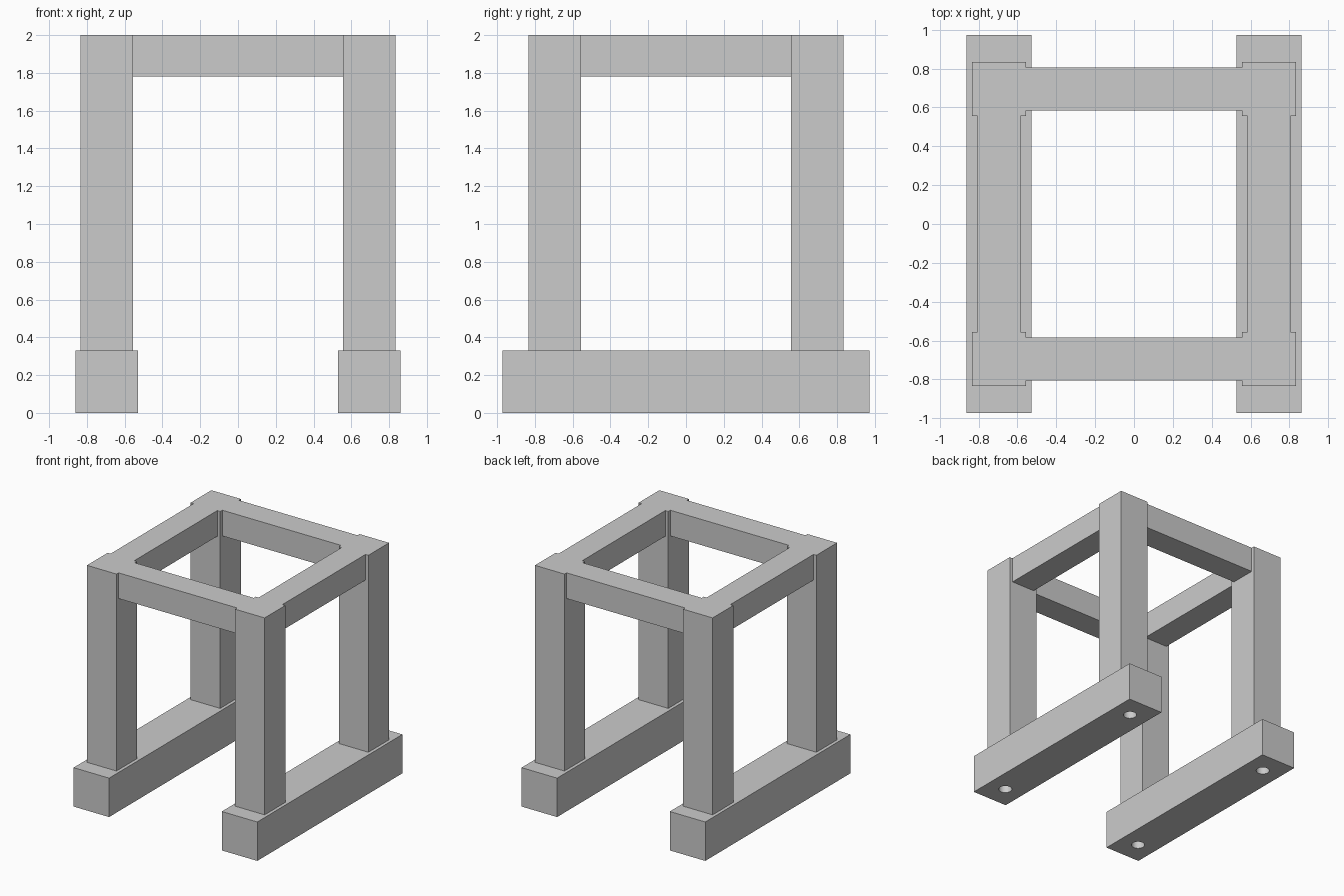
import bpy

if "Cube" in bpy.data.objects:
    bpy.data.objects.remove(bpy.data.objects["Cube"])

C = 0.695  # post / beam centre line


def box(name, centre, size):
    bpy.ops.mesh.primitive_cube_add(size=1, location=centre)
    ob = bpy.context.object
    ob.name = name
    ob.scale = size
    bpy.ops.object.transform_apply(location=False, rotation=False, scale=True)
    return ob


def drill(ob, x, y, radius=0.053, depth=0.2):
    # blind hole from the underside
    bpy.ops.mesh.primitive_cylinder_add(vertices=32, radius=radius, depth=depth * 2,
                                        location=(x, y, 0))
    cutter = bpy.context.object
    cutter.hide_render = True
    mod = ob.modifiers.new("hole", 'BOOLEAN')
    mod.operation = 'DIFFERENCE'
    mod.solver = 'EXACT'
    mod.object = cutter
    bpy.context.view_layer.objects.active = ob
    bpy.ops.object.modifier_apply(modifier=mod.name)
    bpy.data.objects.remove(cutter, do_unlink=True)


for sx, side in ((-1, "left"), (1, "right")):
    # base runner with two holes underneath
    runner = box(f"{side}_base_runner", (sx * C, 0, 0.165), (0.333, 1.944, 0.33))
    for sy in (-1, 1):
        drill(runner, sx * C, sy * 0.778)
    bpy.ops.object.select_all(action='DESELECT')
    runner.select_set(True)
    bpy.context.view_layer.objects.active = runner
    bpy.ops.object.shade_smooth_by_angle()

    # posts standing on the runner
    for sy, end in ((-1, "front"), (1, "back")):
        box(f"{end}_{side}_post", (sx * C, sy * C, 1.165), (0.277, 0.277, 1.67))

    # side top beam
    box(f"{side}_top_beam", (sx * C, 0, 1.891), (0.222, 1.113, 0.218))

# front and back top beams
for sy, end in ((-1, "front"), (1, "back")):
    box(f"{end}_top_beam", (0, sy * C, 1.891), (1.113, 0.222, 0.218))
